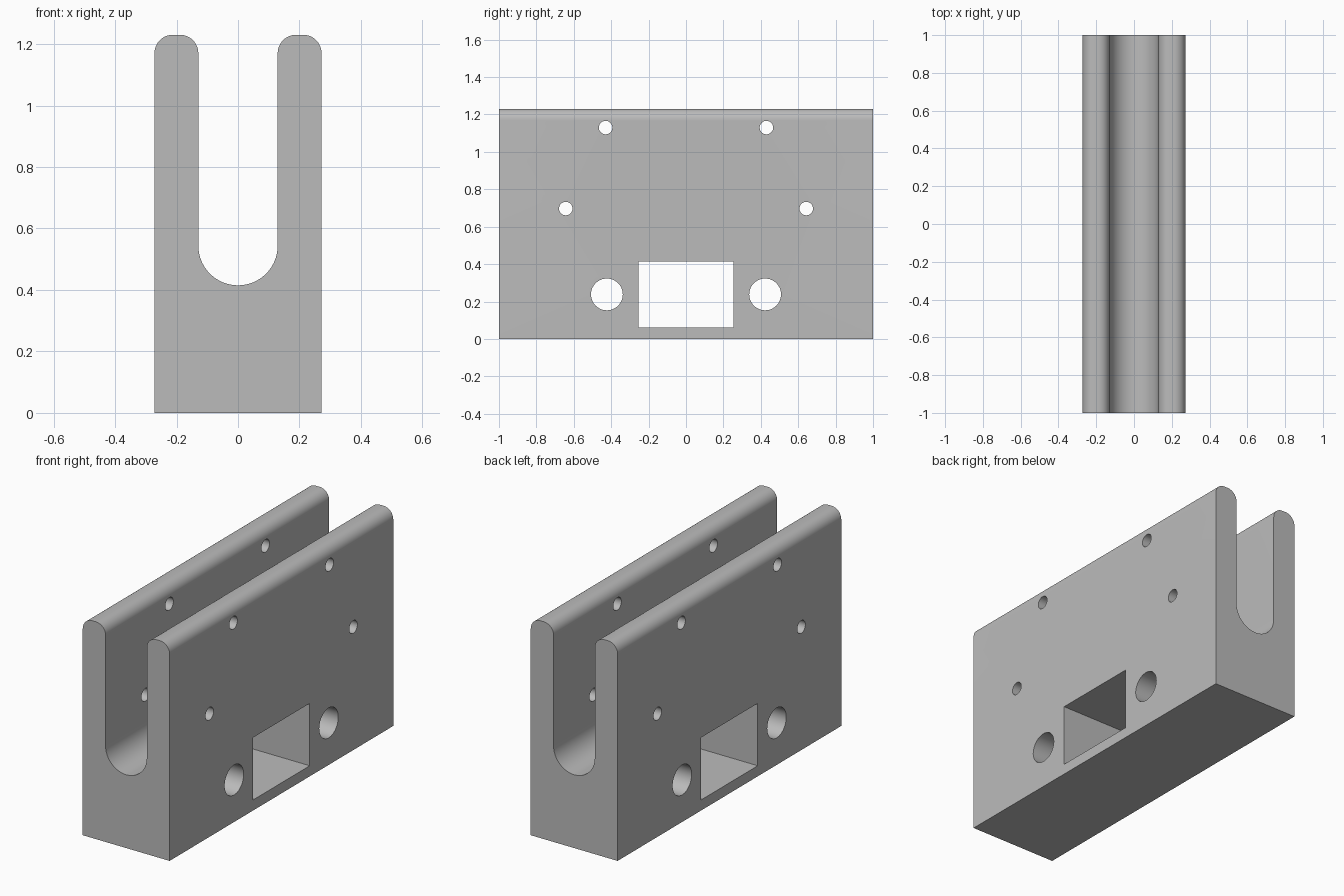
import bpy, bmesh
from math import pi, sin, cos, radians
from mathutils import Matrix

if "Cube" in bpy.data.objects:
    bpy.data.objects.remove(bpy.data.objects["Cube"], do_unlink=True)

HALF_W, HEIGHT, HALF_L = 0.272, 1.23, 1.0
SLOT_R, SLOT_BOTTOM, ROUND = 0.129, 0.415, 0.06

grey = bpy.data.materials.new("machined grey")
grey.use_nodes = True
colour = (0.5, 0.5, 0.5, 1)
grey.diffuse_color = colour
grey.node_tree.nodes["Principled BSDF"].inputs["Base Color"].default_value = colour


def make_object(name, bm):
    bmesh.ops.recalc_face_normals(bm, faces=bm.faces)
    mesh = bpy.data.meshes.new(name)
    bm.to_mesh(mesh)
    bm.free()
    mesh.materials.append(grey)
    obj = bpy.data.objects.new(name, mesh)
    bpy.context.collection.objects.link(obj)
    return obj


def arc(cx, cz, r, start, end, steps):
    angles = [start + (end - start) * i / steps for i in range(steps + 1)]
    return [(cx + r * cos(a), cz + r * sin(a)) for a in angles]


# Slotted block: right half of the profile, mirrored, then extruded along y
half = [(HALF_W, 0)]
half += arc(HALF_W - ROUND, HEIGHT - ROUND, ROUND, 0, pi / 2, 12)
half += arc(SLOT_R + ROUND, HEIGHT - ROUND, ROUND, pi / 2, pi, 12)
half += arc(0, SLOT_BOTTOM + SLOT_R, SLOT_R, 0, -pi / 2, 24)
profile = half + [(-x, z) for x, z in reversed(half[:-1])]

bm = bmesh.new()
end_face = bm.faces.new([bm.verts.new((x, -HALF_L, z)) for x, z in profile])
extruded = bmesh.ops.extrude_face_region(bm, geom=[end_face], use_keep_orig=True)
moved = [v for v in extruded["geom"] if isinstance(v, bmesh.types.BMVert)]
bmesh.ops.translate(bm, verts=moved, vec=(0, 2 * HALF_L, 0))
block = make_object("slotted_block", bm)

# Cutter for the cross holes and the rectangular window
bm = bmesh.new()
for y, z, r in ((0.43, 1.13, 0.036), (0.643, 0.697, 0.036), (0.423, 0.238, 0.085)):
    for side in (-1, 1):
        bmesh.ops.create_cone(
            bm, cap_ends=True, segments=48, radius1=r, radius2=r, depth=1,
            matrix=Matrix.Translation((0, side * y, z)) @ Matrix.Rotation(pi / 2, 4, "Y"))
window_low, window_high = 0.06, SLOT_BOTTOM - 0.002
bmesh.ops.create_cube(
    bm, size=1,
    matrix=Matrix.Translation((0, 0, (window_low + window_high) / 2))
    @ Matrix.Diagonal((1, 0.506, window_high - window_low, 1)))
cutter = make_object("hole_cutter", bm)
cutter.hide_render = True
cutter.hide_viewport = True

cut = block.modifiers.new("holes", "BOOLEAN")
cut.operation = "DIFFERENCE"
cut.solver = "EXACT"
cut.object = cutter

# Apply the cut, then smooth the rounded surfaces
bpy.context.view_layer.update()
evaluated = block.evaluated_get(bpy.context.evaluated_depsgraph_get())
cut_mesh = bpy.data.meshes.new_from_object(evaluated)
block.modifiers.clear()
block.data = cut_mesh
bpy.data.objects.remove(cutter, do_unlink=True)
bpy.ops.object.select_all(action="DESELECT")
block.select_set(True)
bpy.context.view_layer.objects.active = block
bpy.ops.object.shade_smooth_by_angle(angle=radians(30))
